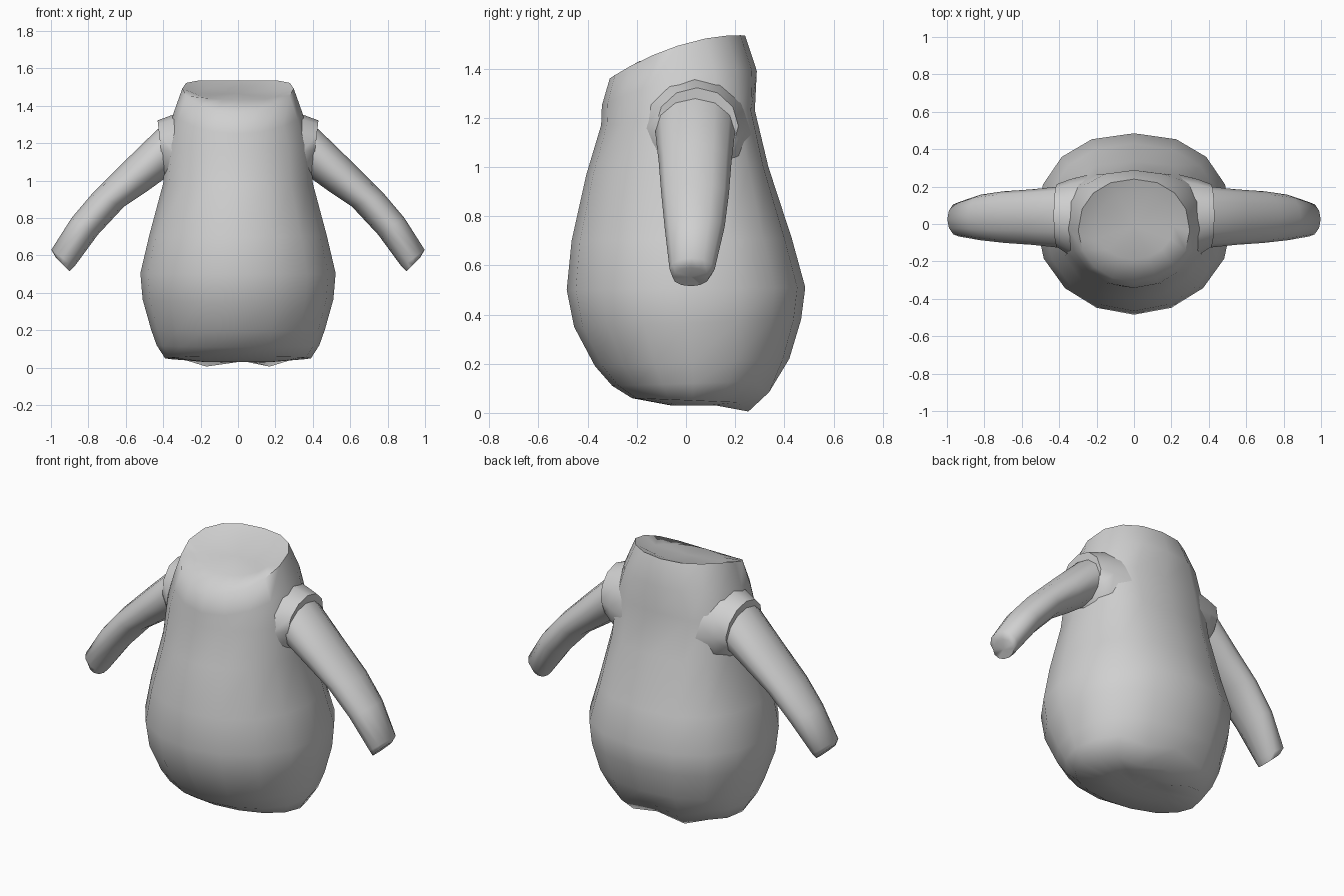
import bpy, bmesh, math
from mathutils import Vector

if "Cube" in bpy.data.objects:
    bpy.data.objects.remove(bpy.data.objects["Cube"])

cloth = bpy.data.materials.new("grey cloth")
cloth.diffuse_color = (0.63, 0.63, 0.63, 1)
cloth.use_nodes = True
cloth.node_tree.nodes["Principled BSDF"].inputs["Base Color"].default_value = cloth.diffuse_color


def loft(name, rings, cap_start=None, cap_end=None, angle=80):
    """Skin a list of equal rings; caps are centre points."""
    bm = bmesh.new()
    loops = [[bm.verts.new(p) for p in r] for r in rings]
    n = len(loops[0])
    for a, b in zip(loops, loops[1:]):
        for i in range(n):
            j = (i + 1) % n
            bm.faces.new((a[i], a[j], b[j], b[i]))
    for loop, centre in ((loops[0], cap_start), (loops[-1], cap_end)):
        if centre:
            c = bm.verts.new(centre)
            for i in range(n):
                bm.faces.new((loop[i], loop[(i + 1) % n], c))
    bmesh.ops.recalc_face_normals(bm, faces=bm.faces)
    me = bpy.data.meshes.new(name)
    bm.to_mesh(me)
    bm.free()
    me.materials.append(cloth)
    ob = bpy.data.objects.new(name, me)
    bpy.context.collection.objects.link(ob)
    bpy.ops.object.select_all(action='DESELECT')
    ob.select_set(True)
    bpy.context.view_layer.objects.active = ob
    bpy.ops.object.shade_smooth_by_angle(angle=math.radians(angle))
    return ob


def body_ring(front, zf, back, zb, rx, arch=0.0, lobe=0.0, p=2.3, n=16):
    """Tilted oval, squarer at the back by p; arch lifts the sides,
    lobe drops two points at the back."""
    pts = []
    for i in range(n):
        a = math.tau * i / n
        s, c = math.sin(a), math.cos(a)
        e = 2 / p if s > 0.01 else 1
        x = math.copysign(abs(c) ** e, c)
        y = math.copysign(abs(s) ** e, s)
        t = (1 + y) / 2
        z = zf + (zb - zf) * t + arch * c * c
        if s > 0.9 and abs(c) > 0.2:
            z -= lobe
        pts.append((rx * x, front + (back - front) * t, z))
    return pts


# Torso with tilted collar and a closed, gently sloping neck top
torso = [
    body_ring(-0.06, 0.03, 0.15, 0.03, 0.18),
    body_ring(-0.22, 0.06, 0.27, 0.04, 0.39, lobe=0.035),
    body_ring(-0.30, 0.11, 0.36, 0.13, 0.435, lobe=0.045),
    body_ring(-0.37, 0.19, 0.42, 0.22, 0.465),
    body_ring(-0.455, 0.35, 0.468, 0.38, 0.51),
    body_ring(-0.485, 0.50, 0.485, 0.51, 0.522),
    body_ring(-0.465, 0.70, 0.43, 0.71, 0.475),
    body_ring(-0.405, 0.97, 0.335, 1.0, 0.40, p=2.8),
    body_ring(-0.345, 1.17, 0.28, 1.23, 0.385, p=3),
    body_ring(-0.342, 1.25, 0.288, 1.39, 0.345, arch=0.04, p=2.4),
    body_ring(-0.31, 1.36, 0.24, 1.535, 0.298, arch=0.045, p=2.2),
    body_ring(-0.19, 1.43, 0.17, 1.51, 0.21, arch=-0.005, p=2),
]
loft("torso", torso, (0, 0.04, 0.03), (0, -0.01, 1.465))


def oval(centre, across, ry, n=12):
    """Oval section: 'across' is the half axis in the xz plane."""
    c, u = Vector(centre), Vector(across)
    return [c + u * math.cos(math.tau * i / n)
            + Vector((0, ry * math.sin(math.tau * i / n), 0)) for i in range(n)]


def section(top, low, y, ry):
    t, l = Vector((top[0], y, top[1])), Vector((low[0], y, low[1]))
    return oval((t + l) / 2, (t - l) / 2, ry)


shoulder = [((0.20, 1.40), (0.24, 0.86), 0.02, 0.25),
            ((0.34, 1.355), (0.34, 0.95), 0.035, 0.205),
            ((0.43, 1.322), (0.395, 1.01), 0.045, 0.168)]
sleeve = [((0.37, 1.31), (0.33, 1.05), 0.04, 0.16),
          ((0.43, 1.275), (0.40, 1.005), 0.037, 0.162),
          ((0.61, 1.10), (0.49, 0.94), 0.037, 0.148),
          ((0.78, 0.93), (0.61, 0.86), 0.037, 0.138),
          ((0.89, 0.80), (0.75, 0.71), 0.035, 0.122),
          ((0.998, 0.63), (0.875, 0.54), 0.025, 0.092),
          ((0.975, 0.59), (0.90, 0.515), 0.02, 0.075)]


def flip(part, s):
    return [[(s * p[0], p[1], p[2]) for p in section(*q)] for q in part]


# Shoulder cuffs and hanging sleeves on both sides
for side, s in (("left", -1), ("right", 1)):
    loft(side + "_shoulder", flip(shoulder, s), None, (s * 0.412, 0.045, 1.165), 60)
    loft(side + "_sleeve", flip(sleeve, s), None, (s * 0.937, 0.02, 0.553))
